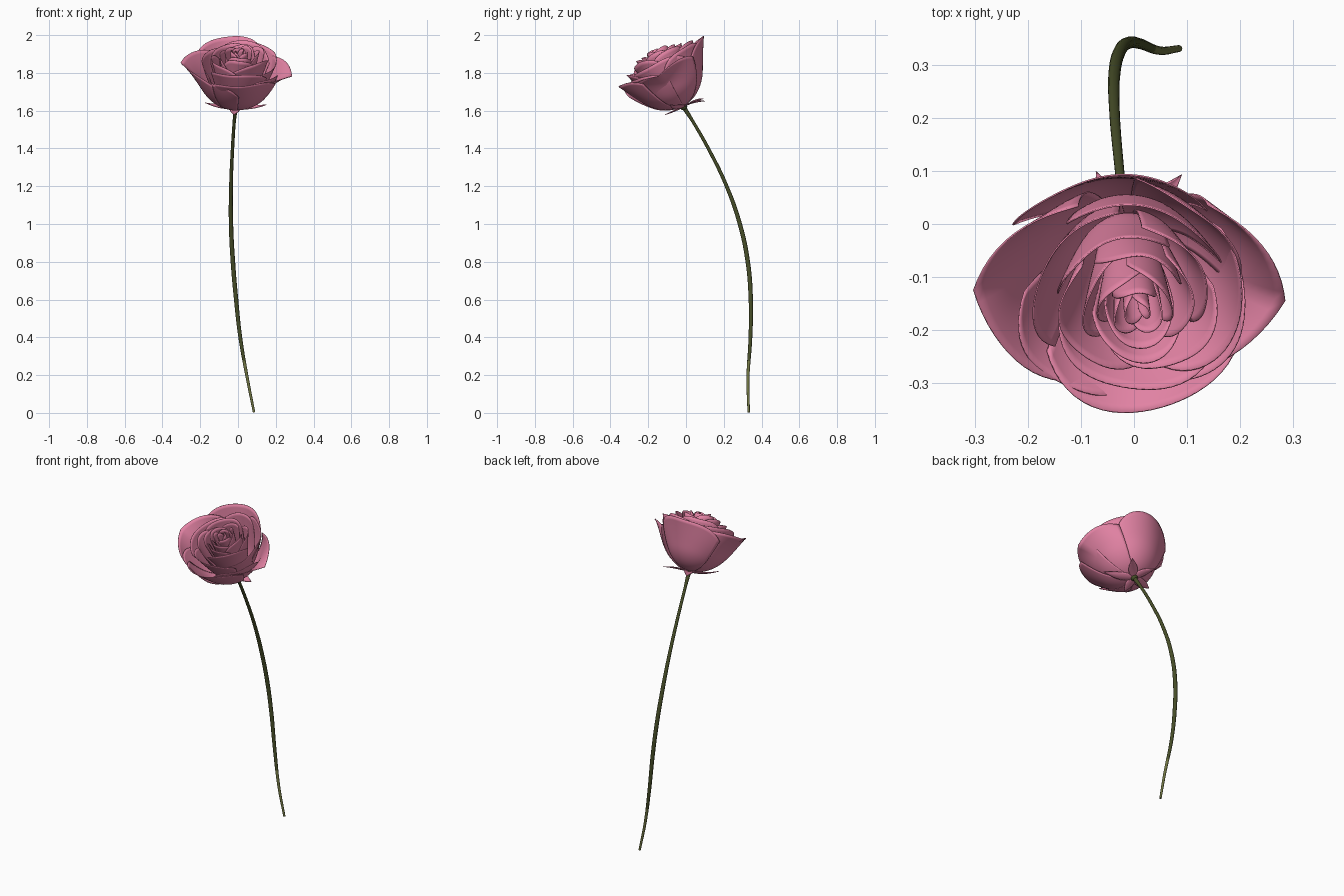
import bpy, bmesh, math, random
from mathutils import Matrix, Vector

if "Cube" in bpy.data.objects:
    bpy.data.objects.remove(bpy.data.objects["Cube"])

random.seed(11)
BASE = Vector((-0.012, -0.015, 1.625))            # where the head meets the stem
HEAD = Matrix.Translation(BASE) @ Matrix.Rotation(math.radians(28), 4, 'X')


def material(name, rgb):
    m = bpy.data.materials.new(name)
    m.diffuse_color = (*rgb, 1)
    m.use_nodes = True
    m.node_tree.nodes["Principled BSDF"].inputs["Base Color"].default_value = m.diffuse_color
    return m


PINK = material("rose_pink", (0.76, 0.225, 0.37))
GREEN = material("stem_green", (0.062, 0.075, 0.021))
OLIVE = material("stem_olive", (0.16, 0.175, 0.055))


def grid_object(name, func, nu, nv, mat, thick):
    """Surface from func(u in -1..1, v in 0..1), placed in the tilted head frame."""
    bm = bmesh.new()
    rows = [[bm.verts.new(func(2 * i / nu - 1, j / nv)) for i in range(nu + 1)]
            for j in range(nv + 1)]
    for j in range(nv):
        for i in range(nu):
            bm.faces.new((rows[j][i], rows[j][i + 1], rows[j + 1][i + 1], rows[j + 1][i]))
    for f in bm.faces:
        f.smooth = True
    me = bpy.data.meshes.new(name)
    bm.to_mesh(me)
    bm.free()
    me.materials.append(mat)
    ob = bpy.data.objects.new(name, me)
    ob.matrix_world = HEAD
    bpy.context.collection.objects.link(ob)
    mod = ob.modifiers.new("thickness", 'SOLIDIFY')
    mod.thickness = thick
    mod.offset = 0
    return ob


def petal(name, phi, width, R, H, close, flare, drop, cut=0.25, point=3.0, wave=0.006,
          lean=0.0, spiral=0.06):
    """Cupped petal: an elliptic bowl section whose rim rolls outward, strongest at its tip."""
    phi, width, close = map(math.radians, (phi, width, close))
    ph = random.uniform(0, 6.28)
    k = H / (1 - math.cos(close))

    def f(u, v):
        a = close * (0.03 + 0.97 * v) * (1 - cut * abs(u) ** point)
        roll = max(0, (v - 0.6) / 0.4) ** 2
        tip = (1 - abs(u)) ** 1.2 if point < 3 else 1 - 0.5 * u * u
        r = R * math.sin(a) * (1 + spiral * u) + flare * roll * tip
        z = k * (1 - math.cos(a)) - drop * roll * tip
        r += wave * roll * math.sin(4 * u + ph)
        z += wave * roll * math.cos(3 * u + ph)
        t = phi + u * width
        return (r * math.cos(t) + lean * v, r * math.sin(t), z)
    return grid_object(name, f, 24, 20, PINK, 0.003)


# Outer petals: angle, half width, radius, height, closing angle, flare, drop, cut, tip shape
outer = [(98, 52, 0.222, 0.285, 90, 0.045, 0.005, 0.18, 3),
         (178, 60, 0.222, 0.285, 88, 0.072, 0.025, 0.14, 2.2),
         (-8, 56, 0.222, 0.270, 88, 0.082, 0.075, 0.14, 2.2),
         (-84, 52, 0.222, 0.268, 90, 0.030, 0.012, 0.16, 3),
         (232, 42, 0.212, 0.255, 90, 0.025, 0.015, 0.20, 3),
         (42, 44, 0.200, 0.285, 90, 0.030, 0.010, 0.18, 3),
         (-42, 42, 0.205, 0.250, 90, 0.025, 0.012, 0.20, 3)]
for i, p in enumerate(outer):
    petal(f"outer_petal_{i + 1}", *p)

# Inner rings: count, start angle, half width, radius, height, closing angle, flare, drop
rings = [("middle", 4, 75, 58, 0.172, 0.295, 90, 0.026, 0.014),
         ("inner", 4, 30, 60, 0.126, 0.315, 92, 0.022, 0.012),
         ("upper", 4, 80, 62, 0.090, 0.328, 94, 0.016, 0.010),
         ("bud", 3, 35, 76, 0.062, 0.338, 96, 0.010, 0.008),
         ("heart", 3, 90, 80, 0.040, 0.340, 98, 0.005, 0.004),
         ("core", 2, 20, 110, 0.022, 0.336, 98, 0.002, 0.002)]
for name, n, start, w, R, H, close, fl, dr in rings:
    for i in range(n):
        s = random.uniform(0.95, 1.05)
        petal(f"{name}_petal_{i + 1}", start + i * 360 / n + random.uniform(-6, 6), w,
              R * s, H * random.uniform(0.97, 1.01), close, fl, dr, 0.13, 3,
              min(0.006, R * 0.06), 0.018, 0.09)


# Sepals: narrow pointed leaves spreading below the bowl
def sepal(name, phi, length, tip_z):
    t = math.radians(phi)

    def f(u, v):
        w = 0.026 * math.sin(math.pi * (0.12 + 0.88 * v) ** 0.8) * u
        r = 0.008 + length * v
        z = -0.006 + tip_z * v ** 2 + 0.25 * w * u
        return (r * math.cos(t) - w * math.sin(t), r * math.sin(t) + w * math.cos(t), z)
    grid_object(name, f, 6, 12, PINK, 0.003)


for i, (phi, ln, tz) in enumerate([(-95, 0.10, 0.010), (-20, 0.165, 0.045), (48, 0.145, -0.01),
                                   (118, 0.12, -0.025), (196, 0.16, 0.05)]):
    sepal(f"sepal_{i + 1}", phi, ln, tz)

# Hip: small green swelling under the petals
bpy.ops.mesh.primitive_uv_sphere_add(segments=20, ring_count=12, radius=1)
hip = bpy.context.object
hip.name = "hip"
hip.matrix_world = HEAD @ Matrix.Diagonal((0.021, 0.021, 0.024, 1))
hip.data.materials.append(GREEN)
bpy.ops.object.shade_smooth()

# Stem: tapered tube along a bent path (x, y, z, radius)
path = [(0.085, 0.332, 0.003, 0.0065), (0.05, 0.328, 0.18, 0.008), (0.012, 0.341, 0.4, 0.010),
        (-0.01, 0.343, 0.6, 0.0115), (-0.027, 0.327, 0.8, 0.012), (-0.037, 0.285, 1.0, 0.0115),
        (-0.037, 0.215, 1.2, 0.010), (-0.029, 0.118, 1.4, 0.009), (-0.02, 0.038, 1.54, 0.0085),
        (-0.012, -0.013, 1.62, 0.012)]
cu = bpy.data.curves.new("stem", 'CURVE')
cu.dimensions = '3D'
cu.bevel_depth = 1
cu.bevel_resolution = 6
cu.use_fill_caps = True
sp = cu.splines.new('BEZIER')
sp.bezier_points.add(len(path) - 1)
for bp, (x, y, z, r) in zip(sp.bezier_points, path):
    bp.co = (x, y, z)
    bp.radius = r
    bp.handle_left_type = bp.handle_right_type = 'AUTO'
cu.materials.append(GREEN)
stem = bpy.data.objects.new("stem", cu)
bpy.context.collection.objects.link(stem)
bpy.ops.object.select_all(action='DESELECT')
stem.select_set(True)
bpy.context.view_layer.objects.active = stem
bpy.ops.object.convert(target='MESH')
stem = bpy.context.object
bpy.ops.object.shade_smooth_by_angle()

# Paler cut end of the stem
stem.data.materials.append(OLIVE)
for f in stem.data.polygons:
    if f.center.z < 0.27:
        f.material_index = 1
